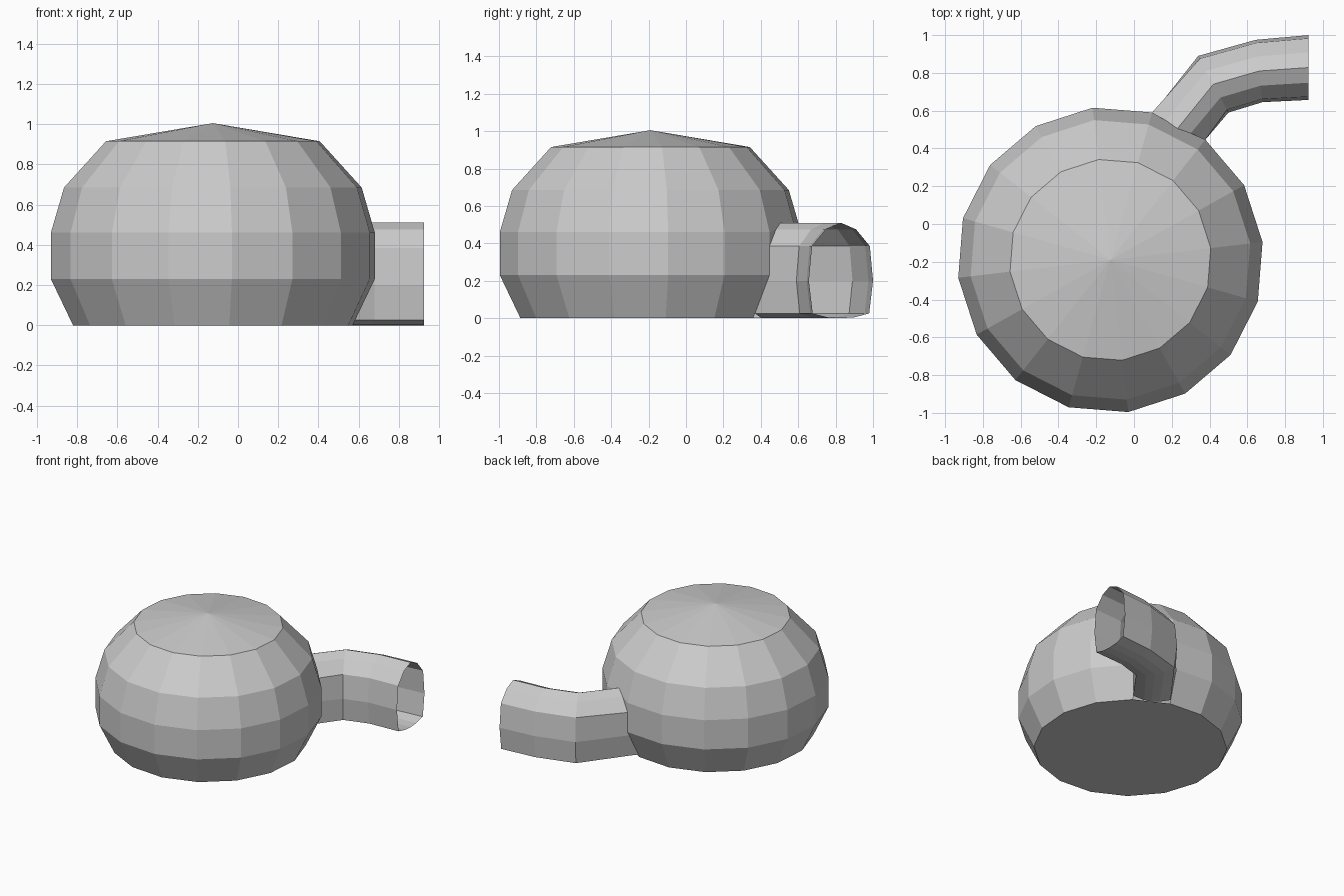
import bpy
import bmesh
import math
from mathutils import Vector

cube = bpy.data.objects.get("Cube")
if cube:
    bpy.data.objects.remove(cube, do_unlink=True)

snow = bpy.data.materials.new("light grey")
snow.use_nodes = True
grey = (0.6, 0.6, 0.6, 1)
snow.diffuse_color = grey
snow.node_tree.nodes["Principled BSDF"].inputs["Base Color"].default_value = grey

SIDES = 16
CENTRE = Vector((-0.125, -0.19, 0))
PHASE = math.radians(6.7)
DOOR = 2  # dome segment the tunnel grows from
PROFILE = [(0.70, 0), (0.811, 0.23), (0.811, 0.46), (0.745, 0.685), (0.535, 0.915)]


def dome_point(i, radius, z):
    a = PHASE + i * math.tau / SIDES
    return CENTRE + Vector((radius * math.cos(a), radius * math.sin(a), z))


def radius_at(z):
    for (r0, z0), (r1, z1) in zip(PROFILE, PROFILE[1:]):
        if z <= z1:
            return r0 + (r1 - r0) * (z - z0) / (z1 - z0)
    return PROFILE[-1][0]


def finish(bm, name):
    bmesh.ops.recalc_face_normals(bm, faces=bm.faces)
    mesh = bpy.data.meshes.new(name)
    bm.to_mesh(mesh)
    bm.free()
    mesh.materials.append(snow)
    obj = bpy.data.objects.new(name, mesh)
    bpy.context.collection.objects.link(obj)
    return obj


# Tunnel cross-section: (sideways -1 inner to 1 outer, height)
SECTION = [(1, 0.2), (0.9, 0.385), (0.47, 0.475), (0, 0.51), (-0.47, 0.475), (-0.9, 0.385),
           (-1, 0.2), (-0.88, 0.025), (-0.42, 0.005), (0, 0), (0.42, 0.005), (0.88, 0.025)]


def doorway_point(u, z):
    if abs(u) > 0.8:
        u = math.copysign(1, u)
    r = radius_at(z)
    return dome_point(DOOR, r, z).lerp(dome_point(DOOR + 1, r, z), (u + 1) / 2)


doorway = [doorway_point(u, z) for u, z in SECTION]

# Dome: stacked rings, pointed cap, flat floor and an arched doorway
bm = bmesh.new()
rings = [[bm.verts.new(dome_point(i, r, z)) for i in range(SIDES)] for r, z in PROFILE]
for level, (low, high) in enumerate(zip(rings, rings[1:])):
    for i in range(SIDES):
        if i == DOOR and level < 3:
            continue
        j = (i + 1) % SIDES
        bm.faces.new((low[i], low[j], high[j], high[i]))
apex = bm.verts.new(CENTRE + Vector((0, 0, 1.005)))
for i in range(SIDES):
    bm.faces.new((rings[-1][i], rings[-1][(i + 1) % SIDES], apex))
bm.faces.new(rings[0][::-1])
# Wall above the doorway, split down the middle of the arch
arch = [bm.verts.new(p) for p in doorway[1:6]]
key = arch[2]
inner, outer = DOOR, DOOR + 1
bm.faces.new((rings[3][inner], key, rings[3][outer]))
bm.faces.new((rings[3][outer], key, arch[1], rings[2][outer]))
bm.faces.new((rings[2][outer], arch[1], arch[0]))
bm.faces.new((rings[3][inner], rings[2][inner], arch[3], key))
bm.faces.new((rings[2][inner], arch[4], arch[3]))
finish(bm, "dome")

# Tunnel: section swept along a bend, open at the far end
STATIONS = [((0.50, 0.59), (0.34, 0.89)),
            ((0.68, 0.645), (0.645, 0.975)),
            ((0.925, 0.657), (0.925, 1.0))]
bm = bmesh.new()
loops = [[bm.verts.new(p) for p in doorway]]
for near, far in STATIONS:
    loop = []
    for u, z in SECTION:
        p = Vector(near).lerp(Vector(far), (u + 1) / 2)
        loop.append(bm.verts.new((p.x, p.y, z)))
    loops.append(loop)
for a, b in zip(loops, loops[1:]):
    for i in range(len(SECTION)):
        j = (i + 1) % len(SECTION)
        bm.faces.new((a[i], a[j], b[j], b[i]))
finish(bm, "entrance_tunnel")
